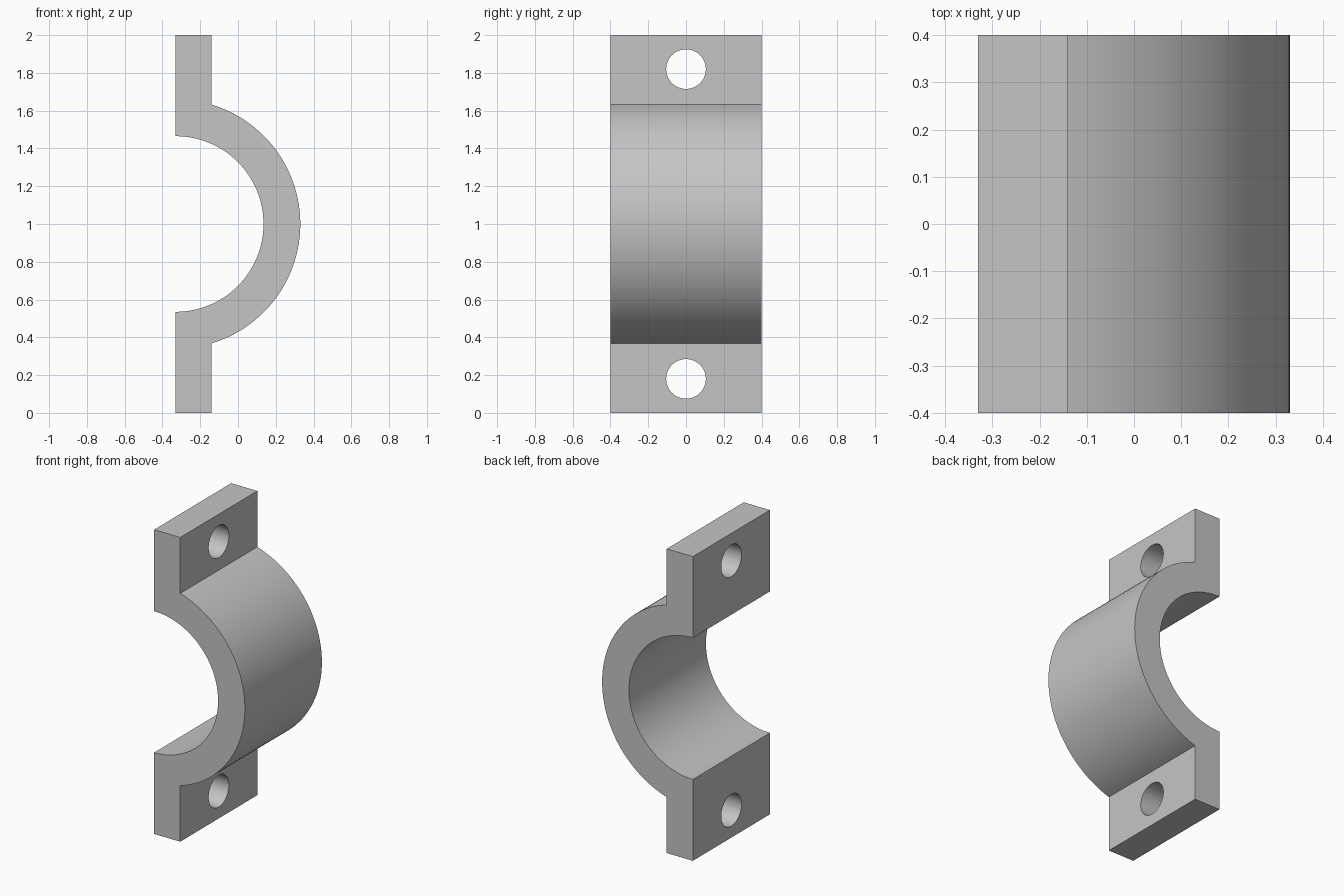
import bpy, bmesh, math
from mathutils import Vector

old = bpy.data.objects.get("Cube")
if old:
    bpy.data.objects.remove(old, do_unlink=True)

BACK, FACE = -0.33, -0.14        # flange thickness along x
INNER, OUTER = 0.465, 0.66       # saddle radii about (BACK, 1)
HALF_DEPTH, SEGMENTS = 0.4, 64
HOLE_RADIUS, HOLE_OFFSET = 0.105, 0.82

steel = bpy.data.materials.new("plain grey")
steel.use_nodes = True
grey = (0.56, 0.56, 0.56, 1)
steel.diffuse_color = grey
steel.node_tree.nodes["Principled BSDF"].inputs["Base Color"].default_value = grey


def arc(radius, start, end):
    """Points of an arc in the xz plane around the saddle axis."""
    angles = [start + (end - start) * i / SEGMENTS for i in range(SEGMENTS + 1)]
    return [(BACK + radius * math.cos(a), 1 + radius * math.sin(a)) for a in angles]


# Clamp half: flanges and curved saddle as one extruded profile
meet = math.acos((FACE - BACK) / OUTER)
profile = [(BACK, 0), (FACE, 0)] + arc(OUTER, -meet, meet)
profile += [(FACE, 2), (BACK, 2)] + arc(INNER, math.pi / 2, -math.pi / 2)
bm = bmesh.new()
face = bm.faces.new([bm.verts.new((x, -HALF_DEPTH, z)) for x, z in profile])
side = bmesh.ops.extrude_face_region(bm, geom=[face])["geom"]
bmesh.ops.translate(bm, vec=Vector((0, 2 * HALF_DEPTH, 0)),
                    verts=[v for v in side if isinstance(v, bmesh.types.BMVert)])
bmesh.ops.recalc_face_normals(bm, faces=bm.faces)
mesh = bpy.data.meshes.new("clamp_half")
bm.to_mesh(mesh)
bm.free()
mesh.materials.append(steel)
clamp = bpy.data.objects.new("clamp_half", mesh)
bpy.context.collection.objects.link(clamp)

# Bolt holes through both flanges
for name, sign in (("upper", 1), ("lower", -1)):
    bpy.ops.mesh.primitive_cylinder_add(
        vertices=48, radius=HOLE_RADIUS, depth=0.5,
        location=((BACK + FACE) / 2, 0, 1 + sign * HOLE_OFFSET),
        rotation=(0, math.pi / 2, 0))
    cutter = bpy.context.object
    cutter.name = name + "_bolt_hole_cutter"
    cutter.data.materials.append(steel)
    cut = clamp.modifiers.new(name + " bolt hole", 'BOOLEAN')
    cut.operation, cut.solver, cut.object = 'DIFFERENCE', 'EXACT', cutter
    bpy.ops.object.select_all(action='DESELECT')
    clamp.select_set(True)
    bpy.context.view_layer.objects.active = clamp
    bpy.ops.object.modifier_apply(modifier=cut.name)
    bpy.data.objects.remove(cutter, do_unlink=True)

# Smooth curved walls, crisp edges
bpy.ops.object.shade_smooth_by_angle(angle=math.radians(15))
